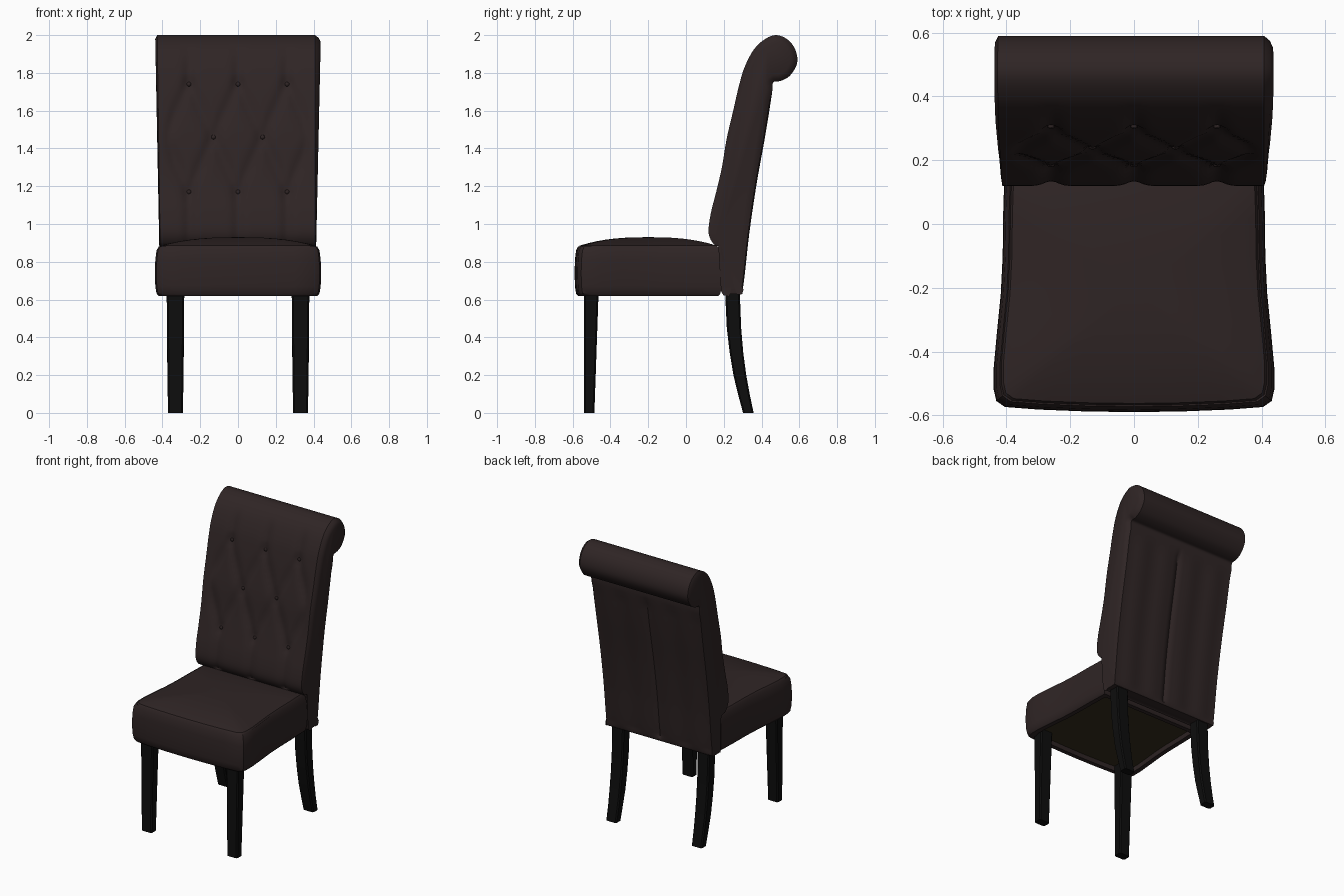
import bpy, bmesh, math
from mathutils import Vector

cube = bpy.data.objects.get("Cube")
if cube:
    bpy.data.objects.remove(cube, do_unlink=True)


def material(name, rgb):
    m = bpy.data.materials.new(name)
    m.use_nodes = True
    m.diffuse_color = (*rgb, 1)
    bsdf = m.node_tree.nodes["Principled BSDF"]
    bsdf.inputs["Base Color"].default_value = (*rgb, 1)
    bsdf.inputs["Roughness"].default_value = 0.7
    return m


BROWN = material("dark brown upholstery", (0.028, 0.018, 0.018))
BLACK = material("black wood", (0.004, 0.004, 0.004))
OLIVE = material("olive base cloth", (0.035, 0.027, 0.012))


def finish(bm, name, mats, angle=35):
    bmesh.ops.recalc_face_normals(bm, faces=bm.faces)
    mesh = bpy.data.meshes.new(name)
    bm.to_mesh(mesh)
    bm.free()
    for m in mats:
        mesh.materials.append(m)
    ob = bpy.data.objects.new(name, mesh)
    bpy.context.collection.objects.link(ob)
    bpy.ops.object.select_all(action='DESELECT')
    ob.select_set(True)
    bpy.context.view_layer.objects.active = ob
    bpy.ops.object.shade_smooth_by_angle(angle=math.radians(angle))
    return ob


def loft(bm, rings):
    """Join closed rings of points with quads and cap both ends."""
    rows = [[bm.verts.new(p) for p in r] for r in rings]
    n = len(rows[0])
    for a, b in zip(rows, rows[1:]):
        for i in range(n):
            j = (i + 1) % n
            bm.faces.new((a[i], a[j], b[j], b[i]))
    return bm.faces.new(rows[0]), bm.faces.new(rows[-1])


def smooth_loop(pts, steps):
    """Closed Catmull-Rom curve through the points."""
    out, n = [], len(pts)
    for i in range(n):
        a, b, c, d = (Vector(pts[(i + k) % n]) for k in (-1, 0, 1, 2))
        for s in range(steps):
            t = s / steps
            out.append(0.5 * (2 * b + (c - a) * t + (2 * a - 5 * b + 4 * c - d) * t ** 2
                              + (3 * b - a - 3 * c + d) * t ** 3))
    return out


# Tufting layout: button positions and the creases that join them
LOW, MID, HIGH = 1.17, 1.46, 1.74
buttons = [(x, z) for z in (LOW, HIGH) for x in (-0.26, 0, 0.26)]
buttons += [(-0.13, MID), (0.13, MID)]
creases = []
for x in (-0.26, 0, 0.26):
    creases += [((x, LOW), (x, 0.9)), ((x, HIGH), (x, 1.92))]
    for side in (-0.13, 0.13):
        creases += [((x, LOW), (x + side, MID)), ((x, HIGH), (x + side, MID))]


def dent(x, z):
    p = Vector((x, z))
    depth = 0
    for a, b in creases:
        a, b = Vector(a), Vector(b)
        t = max(0, min(1, (p - a).dot(b - a) / (b - a).length_squared))
        depth = max(depth, 0.015 * math.exp(-((p - a.lerp(b, t)).length / 0.03) ** 2))
    for q in buttons:
        depth += 0.016 * math.exp(-((p - Vector(q)).length / 0.03) ** 2)
    fade = min(1, max(0, (0.4 - abs(x)) / 0.05)) * min(1, max(0, (1.95 - z) / 0.12))
    return depth * fade


# Backrest: scrolled side profile (y, z) swept across x
front = [(0.2, 0.86), (0.15, 0.89), (0.12, 0.95), (0.13, 1.05), (0.16, 1.17), (0.19, 1.3),
         (0.215, 1.45), (0.25, 1.6), (0.28, 1.73), (0.31, 1.83), (0.36, 1.925)]
scroll = [(0.42, 1.98), (0.48, 2.0), (0.54, 1.975), (0.58, 1.92), (0.588, 1.85),
          (0.55, 1.785), (0.5, 1.757), (0.462, 1.75)]
rear = [(0.455, 1.69), (0.42, 1.47), (0.375, 1.22), (0.335, 0.95), (0.313, 0.75),
        (0.298, 0.645), (0.28, 0.63), (0.22, 0.63), (0.203, 0.645)]
STEPS, COLS, HALF = 4, 56, 0.408
profile = smooth_loop(front + scroll + rear, STEPS)
front_end = len(front) * STEPS
rear_start = (len(front) + len(scroll)) * STEPS
rear_end = rear_start + 5 * STEPS
rings = []
for c in range(COLS + 1):
    x = HALF * (2 * c / COLS - 1)
    groove = 0.012 * math.exp(-(x / 0.015) ** 2) + 0.006 * math.cos(x * 16) ** 2
    ring = []
    for i, (y, z) in enumerate(profile):
        if i < front_end and z > 0.9:
            y += dent(x, z)
        elif rear_start < i < rear_end:
            y -= groove
        ring.append((x, y, z))
    rings.append(ring)
bm = bmesh.new()
caps = loft(bm, rings)
# Padded side panels, fuller towards the scroll
for cap in caps:
    sign = 1 if cap.calc_center_median().x > 0 else -1
    for width, share in ((0.015, 0.65), (0.02, 0.35)):
        bmesh.ops.inset_region(bm, faces=[cap], thickness=width, use_even_offset=False)
        for v in cap.verts:
            v.co.x += sign * share * (0.004 + 0.022 * max(0, v.co.z - 0.8))
finish(bm, "backrest", [BROWN])

# Upholstery buttons
for k, (x, z) in enumerate(buttons):
    y = min((abs(p[1] - z), p[0]) for p in profile[:front_end])[1]
    bm = bmesh.new()
    bmesh.ops.create_uvsphere(bm, u_segments=12, v_segments=6, radius=0.012)
    for v in bm.verts:
        v.co = Vector((x, y + 0.026, z)) + Vector((v.co.x, v.co.y * 0.6, v.co.z))
    finish(bm, f"button_{k + 1}", [BROWN])

# Seat: rounded outline stacked in scaled rings, with a seam and a domed top
half = [(0.405, 0.19), (0.41, 0.05), (0.412, -0.1), (0.418, -0.22), (0.43, -0.34),
        (0.44, -0.45), (0.44, -0.52), (0.432, -0.555), (0.405, -0.574), (0.3, -0.582),
        (0.15, -0.588)]
outline = half + [(0, -0.59)] + [(-x, y) for x, y in reversed(half)]
MID_Y = -0.2
stack = [(0.87, 0.65), (0.88, 0.62), (0.955, 0.62), (0.98, 0.632), (0.995, 0.67), (1, 0.74),
         (0.995, 0.81), (0.98, 0.86), (0.955, 0.88), (0.945, 0.876)]
stack += [(s, 0.884 + 0.046 * (1 - (s / 0.94) ** 2.6))
          for s in (0.93, 0.88, 0.8, 0.7, 0.58, 0.45, 0.3, 0.15, 0.04)]
bm = bmesh.new()
base, _ = loft(bm, [[(x * s, MID_Y + (y - MID_Y) * s, z) for x, y in outline]
                    for s, z in stack])
base.material_index = 1
finish(bm, "seat", [BROWN, OLIVE])

# Legs: tapered square sections (z, y centre, half depth, half width)
front_leg = [(0, -0.513, 0.028, 0.04), (0.66, -0.501, 0.039, 0.047)]
rear_leg = [(0, 0.33, 0.028, 0.04), (0.1, 0.306, 0.031, 0.041), (0.2, 0.285, 0.034, 0.043),
            (0.32, 0.267, 0.036, 0.044), (0.45, 0.254, 0.038, 0.045), (0.66, 0.245, 0.039, 0.046)]
C = 0.008
for label, path in (("front_leg", front_leg), ("rear_leg", rear_leg)):
    for side, sx in (("left", 1), ("right", -1)):
        bm = bmesh.new()
        sections = []
        for z, y, d, w in path:
            corner = [(w, d - C), (w - C, d), (C - w, d), (-w, d - C),
                      (-w, C - d), (C - w, -d), (w - C, -d), (w, C - d)]
            sections.append([(sx * 0.331 + a, y + b, z) for a, b in corner])
        loft(bm, sections)
        finish(bm, f"{label}_{side}", [BLACK], 30)
